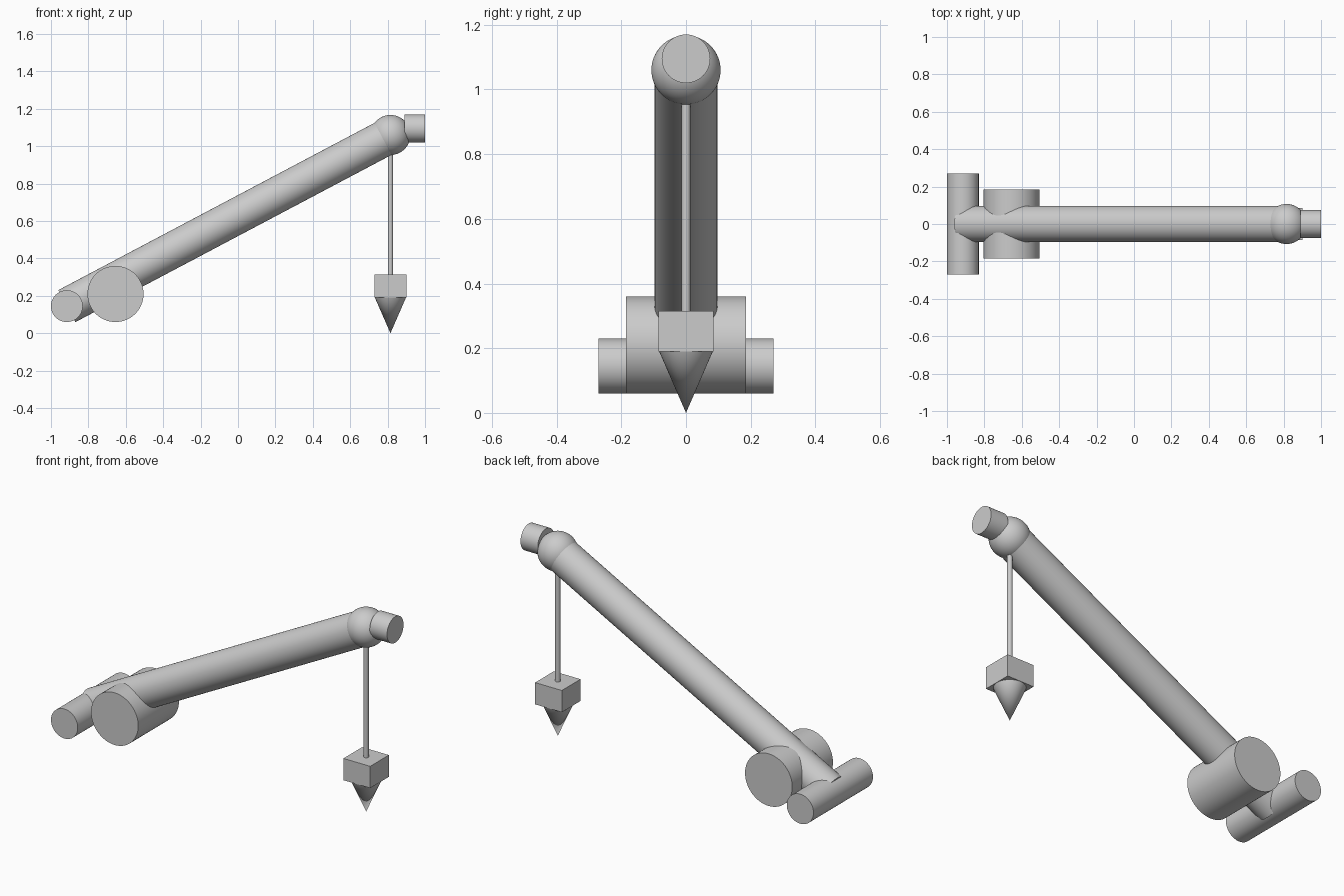
import bpy, math
from mathutils import Vector

cube = bpy.data.objects.get("Cube")
if cube:
    bpy.data.objects.remove(cube, do_unlink=True)

grey = bpy.data.materials.new("plain_grey")
grey.use_nodes = True
colour = (0.6, 0.6, 0.6, 1)
grey.diffuse_color = colour
grey.node_tree.nodes["Principled BSDF"].inputs["Base Color"].default_value = colour


def finish(name, smooth=True):
    ob = bpy.context.object
    ob.name = name
    ob.data.materials.append(grey)
    if smooth:
        bpy.ops.object.shade_smooth_by_angle(angle=math.radians(35))
    return ob


def rod(name, start, end, r1, r2=None, sides=64):
    """Cylinder or cone running from start to end."""
    a, b = Vector(start), Vector(end)
    bpy.ops.mesh.primitive_cone_add(
        vertices=sides, radius1=r1, radius2=r1 if r2 is None else r2,
        depth=(b - a).length, location=(a + b) / 2,
        rotation=(b - a).to_track_quat('Z', 'Y').to_euler())
    return finish(name)


tip_x, tip_z = 0.815, 1.06
foot_x, foot_z = -0.915, 0.145

# Base rollers lying across the model
rod("rear_roller", (foot_x, -0.27, foot_z), (foot_x, 0.27, foot_z), 0.085)
rod("main_roller", (-0.655, -0.185, 0.21), (-0.655, 0.185, 0.21), 0.15)

# Sloping boom, ball joint and end stub
rod("boom", (foot_x, 0, foot_z), (tip_x, 0, tip_z), 0.097)
bpy.ops.mesh.primitive_uv_sphere_add(segments=64, ring_count=32, radius=0.107,
                                     location=(tip_x, 0, tip_z))
finish("ball_joint")
rod("end_stub", (0.89, 0, 1.095), (1.0, 0, 1.095), 0.075)

# Hanging line with block and pointed weight
rod("hanging_line", (tip_x, 0, 0.31), (tip_x, 0, tip_z), 0.014, sides=32)
bpy.ops.mesh.primitive_cube_add(size=1, location=(tip_x, 0, 0.2525))
bpy.context.object.scale = (0.17, 0.17, 0.125)
finish("weight_block", smooth=False)
rod("weight_point", (tip_x, 0, 0.19), (tip_x, 0, 0), 0.083, 0)
